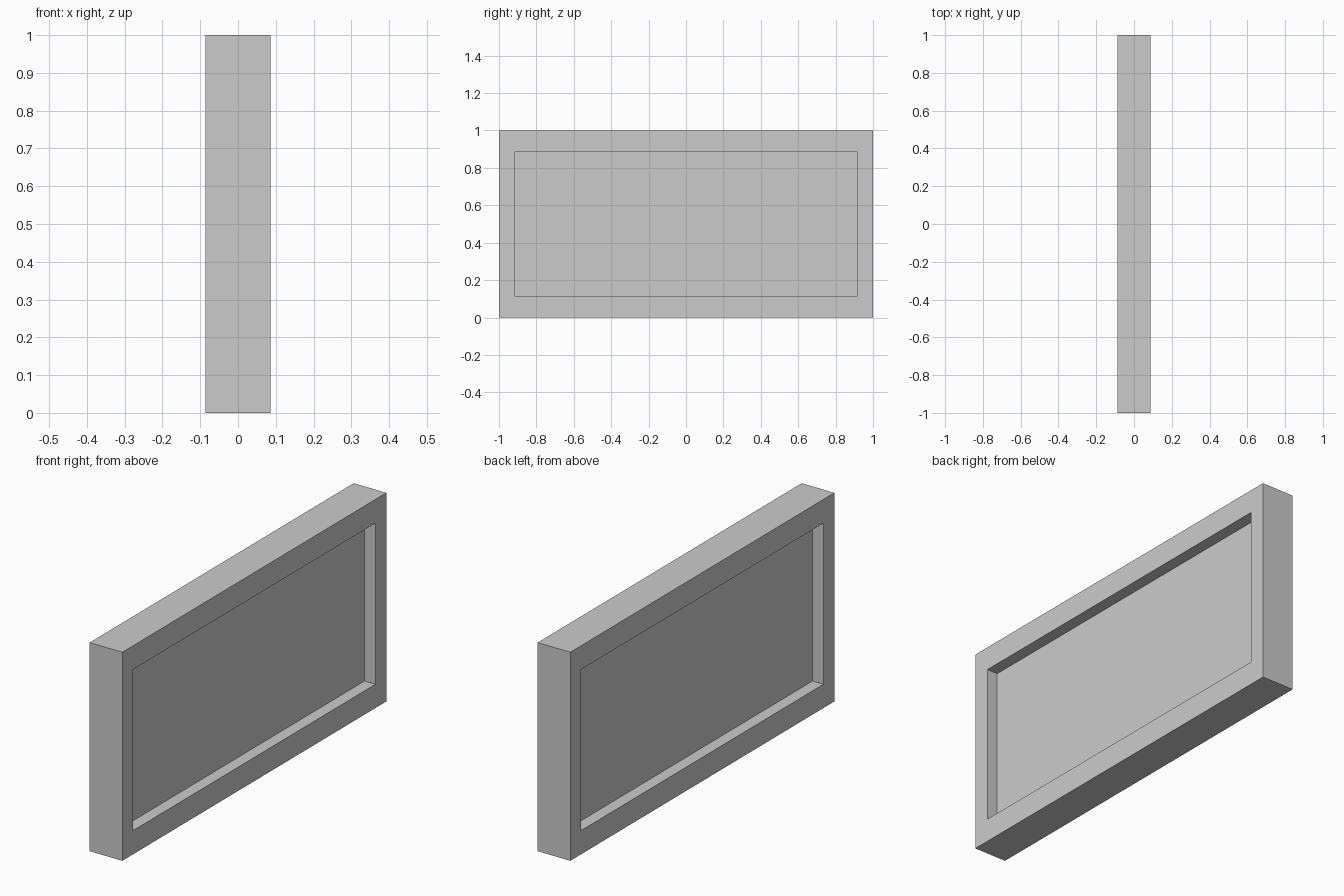
import bpy, bmesh
from mathutils import Vector

if "Cube" in bpy.data.objects:
    bpy.data.objects.remove(bpy.data.objects["Cube"])

HALF_X, HALF_Y, HEIGHT = 0.0865, 1.0, 1.0
BORDER_Y, BORDER_Z = 0.083, 0.114
DEPTH = HALF_X * 2 / 3

# Slab
bm = bmesh.new()
bmesh.ops.create_cube(bm, size=1)
for v in bm.verts:
    v.co = Vector((v.co.x * 2 * HALF_X, v.co.y * 2 * HALF_Y, (v.co.z + 0.5) * HEIGHT))
bm.normal_update()

# Framed recess on both broad faces
for face in [f for f in bm.faces if abs(f.normal.x) > 0.9]:
    side = 1 if face.normal.x > 0 else -1
    # the first inset makes the frame border, the second the recess walls
    bmesh.ops.inset_individual(bm, faces=[face], thickness=BORDER_Y)
    for v in face.verts:
        v.co.y = (HALF_Y - BORDER_Y) * (1 if v.co.y > 0 else -1)
        v.co.z = HEIGHT - BORDER_Z if v.co.z > HEIGHT / 2 else BORDER_Z
    bmesh.ops.inset_individual(bm, faces=[face], thickness=0)
    for v in face.verts:
        v.co.x -= side * DEPTH

bmesh.ops.recalc_face_normals(bm, faces=bm.faces)
mesh = bpy.data.meshes.new("recessed_panel")
bm.to_mesh(mesh)
bm.free()
panel = bpy.data.objects.new("recessed_panel", mesh)
bpy.context.collection.objects.link(panel)
